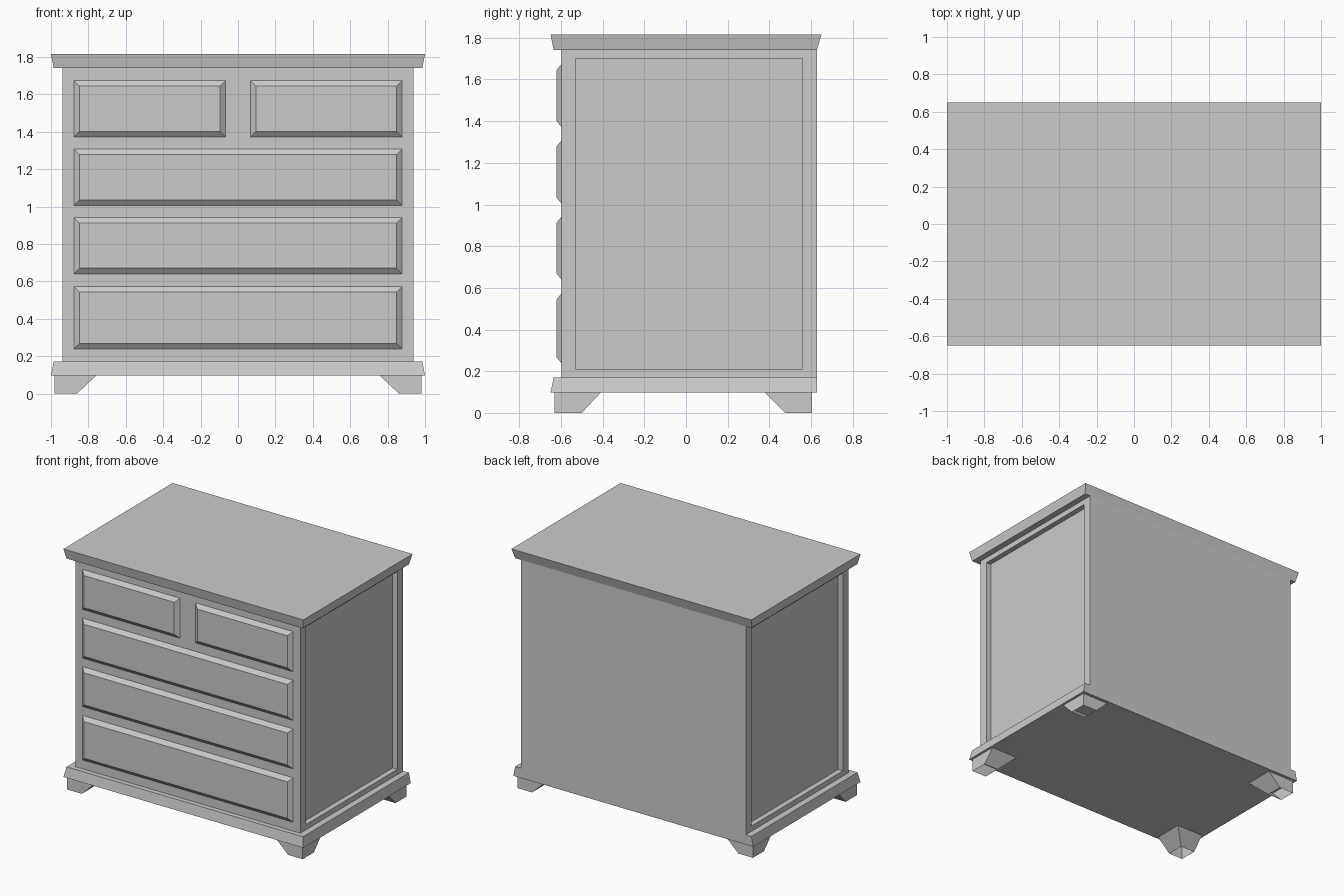
import bpy, bmesh

if "Cube" in bpy.data.objects:
    bpy.data.objects.remove(bpy.data.objects["Cube"])


def finish(name, bm):
    bmesh.ops.recalc_face_normals(bm, faces=bm.faces)
    mesh = bpy.data.meshes.new(name)
    bm.to_mesh(mesh)
    bm.free()
    obj = bpy.data.objects.new(name, mesh)
    bpy.context.collection.objects.link(obj)
    return obj


def loft(bm, r0, h0, r1, h1, axis='z', caps=True):
    """Join rectangle r0 = (u0, u1, v0, v1) at h0 to r1 at h1."""
    def ring(r, h):
        pts = [(r[0], r[2]), (r[1], r[2]), (r[1], r[3]), (r[0], r[3])]
        return [bm.verts.new((u, v, h) if axis == 'z' else (u, h, v)) for u, v in pts]
    a, b = ring(r0, h0), ring(r1, h1)
    for i in range(4):
        j = (i + 1) % 4
        bm.faces.new((a[i], a[j], b[j], b[i]))
    if caps:
        bm.faces.new(a[::-1])
        bm.faces.new(b)


FRONT, BACK = -0.598, 0.628
Z_FOOT, Z_BASE, Z_BODY, Z_TOP = 0.097, 0.171, 1.741, 1.815

# Carcass with a recessed panel in each side
bm = bmesh.new()
body = (-0.938, 0.938, FRONT, BACK)
loft(bm, body, Z_BASE, body, Z_BODY)
bmesh.ops.recalc_face_normals(bm, faces=bm.faces)
bm.normal_update()
for face in [f for f in bm.faces if abs(f.normal.x) > 0.9]:
    bmesh.ops.inset_individual(bm, faces=[face], thickness=0.04)
    for v in face.verts:
        v.co.y = -0.53 if v.co.y < 0 else 0.56
        v.co.z = 0.21 if v.co.z < 1 else 1.70
    rim = [v.co.copy() for v in face.verts]
    bmesh.ops.inset_individual(bm, faces=[face], thickness=0.001)
    for v, co in zip(face.verts, rim):
        v.co = co
        v.co.x *= 0.898 / 0.938
finish("carcass", bm)

# Flared top board
bm = bmesh.new()
loft(bm, (-0.985, 0.985, -0.635, BACK), Z_BODY, (-1, 1, -0.65, 0.65), Z_TOP)
finish("top_board", bm)

# Base moulding, flush at the back
bm = bmesh.new()
loft(bm, (-1, 1, -0.65, BACK), Z_FOOT, (-0.985, 0.985, -0.635, BACK), Z_BASE)
finish("base_moulding", bm)

# Bevelled drawer fronts
drawers = {
    "top_left_drawer": (-0.878, -0.066, 1.372, 1.674),
    "top_right_drawer": (0.066, 0.878, 1.372, 1.674),
    "upper_drawer": (-0.878, 0.878, 1.005, 1.307),
    "middle_drawer": (-0.878, 0.878, 0.640, 0.941),
    "bottom_drawer": (-0.878, 0.878, 0.238, 0.573),
}
for name, (x0, x1, z0, z1) in drawers.items():
    bm = bmesh.new()
    d = 0.03
    loft(bm, (x0, x1, z0, z1), FRONT, (x0 + d, x1 - d, z0 + d, z1 - d), -0.622, 'y')
    finish(name, bm)

# Hollow bracket feet, open underneath, mirrored left to right
feet = {"front_feet": (-0.632, -0.50, -0.41), "back_feet": (0.605, 0.475, 0.38)}
for name, (y_out, y_low, y_high) in feet.items():
    bm = bmesh.new()
    loft(bm, (0.86, 0.982, y_low, y_out), 0,
         (0.757, 0.982, y_high, y_out), Z_FOOT, caps=False)
    obj = finish(name, bm)
    obj.modifiers.new("mirror", 'MIRROR').use_mirror_merge = False
